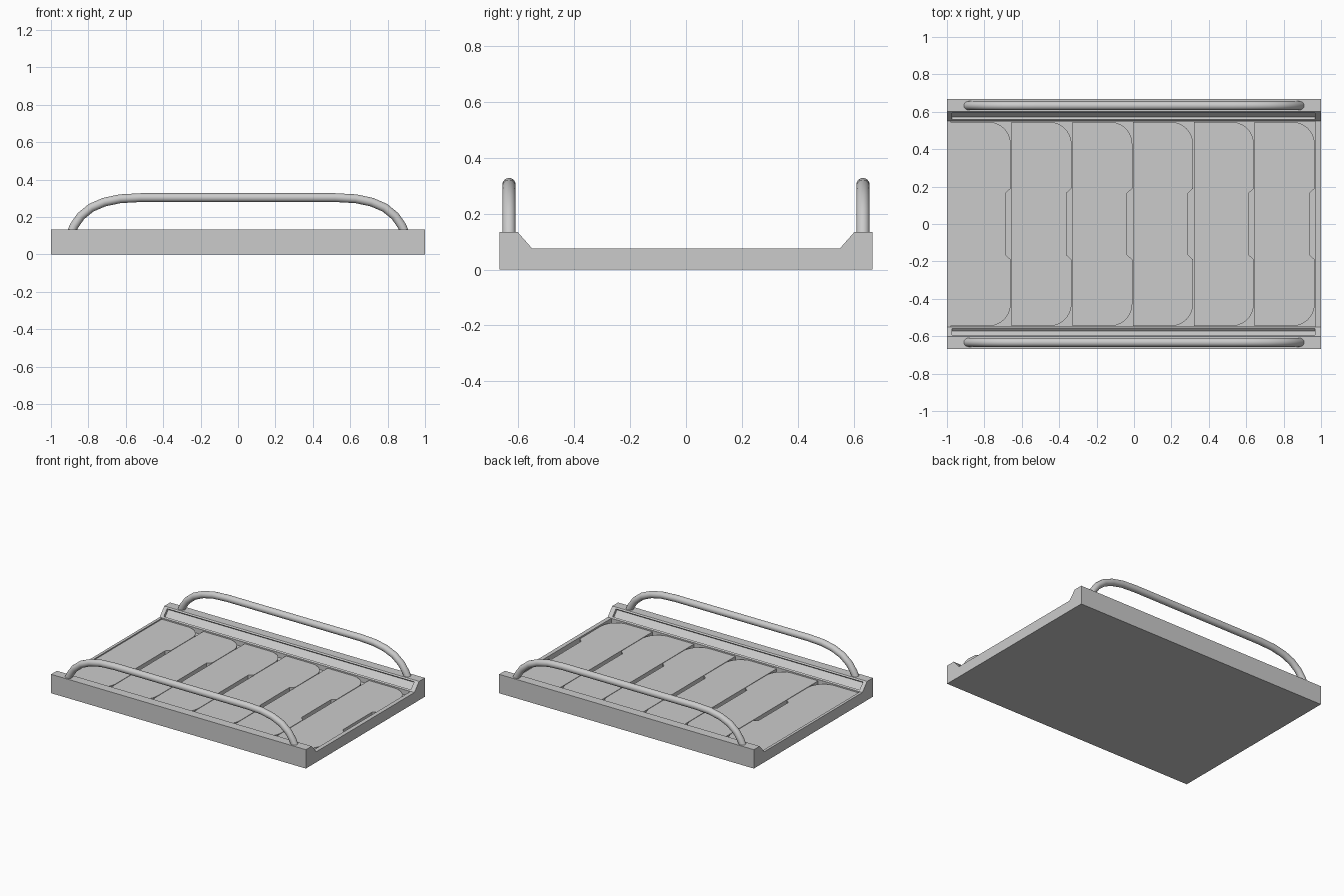
import bpy
import bmesh
import math
from mathutils import Matrix, Vector

cube = bpy.data.objects.get("Cube")
if cube:
    bpy.data.objects.remove(cube, do_unlink=True)

grey = bpy.data.materials.new("plain grey")
grey.use_nodes = True
colour = (0.6, 0.6, 0.6, 1)
grey.diffuse_color = colour
grey.node_tree.nodes["Principled BSDF"].inputs["Base Color"].default_value = colour


def add_object(name, bm):
    bmesh.ops.recalc_face_normals(bm, faces=bm.faces)
    mesh = bpy.data.meshes.new(name)
    bm.to_mesh(mesh)
    bm.free()
    mesh.materials.append(grey)
    obj = bpy.data.objects.new(name, mesh)
    bpy.context.scene.collection.objects.link(obj)
    return obj


def prism(name, outline, offset):
    """Extrude a closed outline of 3D points along an offset."""
    bm = bmesh.new()
    face = bm.faces.new([bm.verts.new(p) for p in outline])
    result = bmesh.ops.extrude_face_region(bm, geom=[face])
    moved = [v for v in result["geom"] if isinstance(v, bmesh.types.BMVert)]
    bmesh.ops.translate(bm, verts=moved, vec=offset)
    return add_object(name, bm)


def box(name, size, centre, angle=0):
    bm = bmesh.new()
    bmesh.ops.create_cube(bm, size=1, matrix=Matrix.Translation(centre)
                          @ Matrix.Rotation(angle, 4, "X")
                          @ Matrix.Diagonal((*size, 1)))
    return add_object(name, bm)


def cut(target, cutter):
    mod = target.modifiers.new(cutter.name, "BOOLEAN")
    mod.operation = "DIFFERENCE"
    mod.solver = "EXACT"
    mod.object = cutter
    cutter.hide_render = True
    cutter.hide_set(True)


# Tray with raised, sloped side kerbs
half = [(0.667, 0), (0.667, 0.134), (0.602, 0.134), (0.55, 0.075)]
section = half + [(-y, z) for y, z in reversed(half)]
tray = prism("tray", [(-1, y, z) for y, z in section], (2, 0, 0))

# Shallow pocket for the floor panels
left, right, floor_z, top_z = -0.98, 0.97, 0.04, 0.067
cut(tray, box("pocket_cutter", (right - left, 1.096, 0.1),
              ((left + right) / 2, 0, floor_z + 0.05)))

# Long recess in each sloped kerb face
slope = math.atan2(0.059, 0.052)
for side, label in ((-1, "front"), (1, "back")):
    cut(tray, box(label + "_kerb_cutter", (1.94, 0.056, 0.036),
                  (-0.003, side * 0.576, 0.1045), side * slope))

# Row of floor panels, rounded at one end and notched for a hand hold
pitch, half_width, radius, gap = (right - left) / 6, 0.546, 0.12, 0.004
for i in range(6):
    x0 = left + pitch * i
    x1 = x0 + pitch - gap
    edge = [(x0, half_width)]
    for k in range(11):
        a = math.pi / 2 * (1 - k / 10)
        edge.append((x1 - radius + radius * math.cos(a),
                     half_width - radius + radius * math.sin(a)))
    edge += [(x1, 0.19), (x1 - 0.028, 0.165)]
    outline = edge + [(x, -y) for x, y in reversed(edge)]
    prism(f"floor_panel_{i + 1}", [(x, y, floor_z) for x, y in outline],
          (0, 0, top_z - floor_z))

# Bent tube handrails
bend = [(0.895, 0.11), (0.875, 0.155), (0.84, 0.205), (0.785, 0.25),
        (0.715, 0.28), (0.63, 0.298), (0.52, 0.304)]
path = [(-x, z) for x, z in bend] + list(reversed(bend))


def handrail(name, y):
    bm = bmesh.new()
    rings = []
    pts = [Vector((x, y, z)) for x, z in path]
    for i, p in enumerate(pts):
        tangent = (pts[min(i + 1, len(pts) - 1)] - pts[max(i - 1, 0)]).normalized()
        across = Vector((0, 1, 0))
        up = tangent.cross(across)
        rings.append([bm.verts.new(p + 0.0235 * (across * math.cos(a) + up * math.sin(a)))
                      for a in (math.tau * k / 24 for k in range(24))])
    for r, s in zip(rings, rings[1:]):
        for k in range(24):
            n = (k + 1) % 24
            bm.faces.new((r[k], r[n], s[n], s[k]))
    bm.faces.new(rings[0])
    bm.faces.new(rings[-1])
    rail = add_object(name, bm)
    bpy.ops.object.select_all(action="DESELECT")
    rail.select_set(True)
    bpy.context.view_layer.objects.active = rail
    bpy.ops.object.shade_smooth_by_angle(angle=math.radians(40))


handrail("front_handrail", -0.633)
handrail("back_handrail", 0.633)
